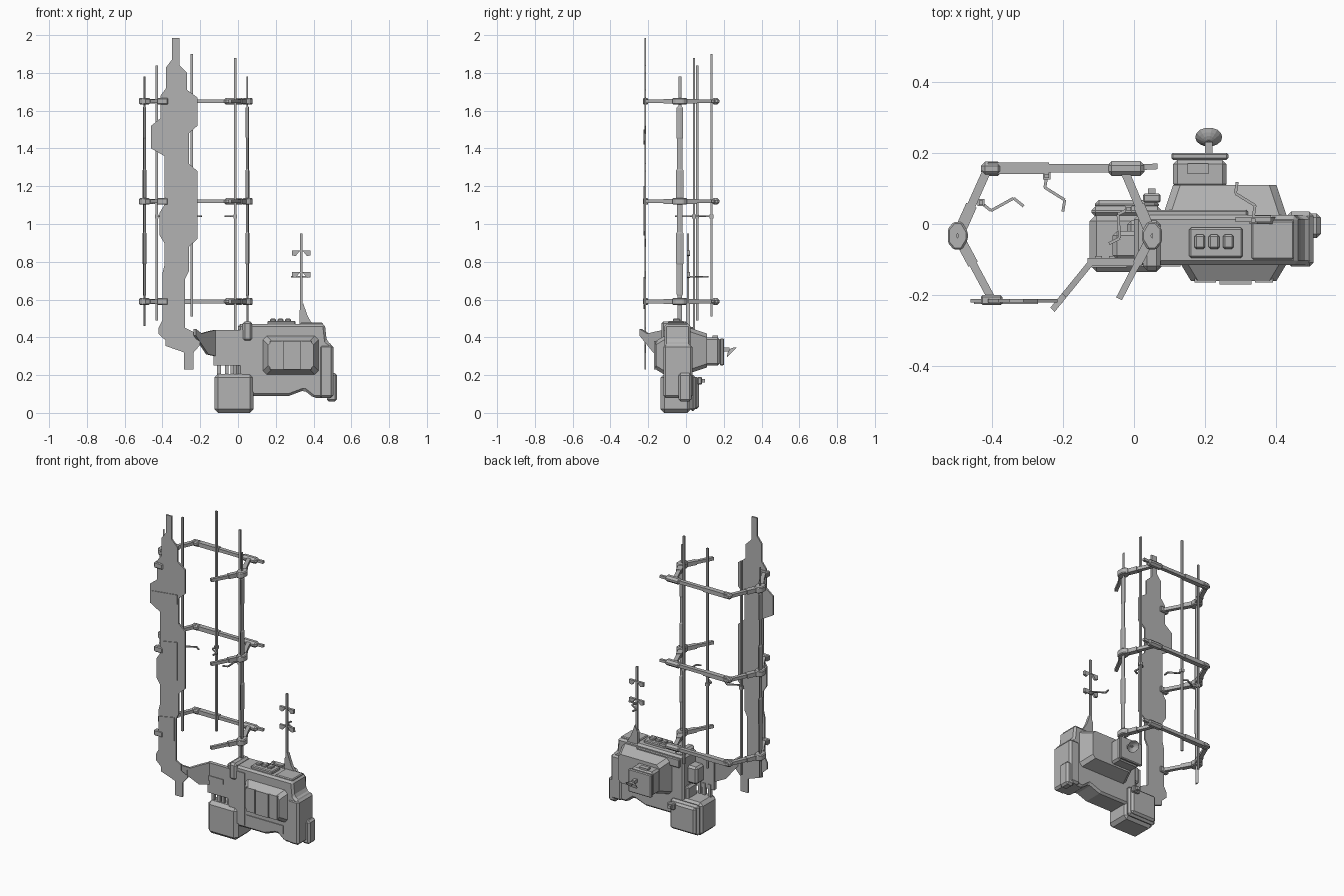
import bpy
import bmesh
import math
from mathutils import Vector

FINE, MEDIUM, COARSE = .005, .012, .02

default_cube = bpy.data.objects.get("Cube")
if default_cube:
    bpy.data.objects.remove(default_cube)

grey = bpy.data.materials.new("hull grey")
grey.use_nodes = True
grey.diffuse_color = (.45, .45, .45, 1)
grey.node_tree.nodes["Principled BSDF"].inputs["Base Color"].default_value = grey.diffuse_color


def loft(name, rings, chamfer=0):
    """Skin equal-length point rings, close both ends and chamfer the edges."""
    bm = bmesh.new()
    loops = [[bm.verts.new(point) for point in ring] for ring in rings]
    for lower, upper in zip(loops, loops[1:]):
        for i in range(len(lower)):
            bm.faces.new((lower[i - 1], lower[i], upper[i], upper[i - 1]))
    bm.faces.new(loops[0])
    bm.faces.new(loops[-1])
    bmesh.ops.recalc_face_normals(bm, faces=bm.faces)
    mesh = bpy.data.meshes.new(name)
    bm.to_mesh(mesh)
    bm.free()
    mesh.materials.append(grey)
    part = bpy.data.objects.new(name, mesh)
    bpy.context.collection.objects.link(part)
    if chamfer:
        modifier = part.modifiers.new("chamfer", "BEVEL")
        modifier.width = chamfer
        modifier.segments = 1


def front_prism(name, outline, y, chamfer=0):
    """Extrude an (x, z) outline from front to back."""
    loft(name, [[(px, depth, pz) for px, pz in outline] for depth in y], chamfer)


def box(name, x, y, z, chamfer=0):
    front_prism(name, [(x[0], z[0]), (x[1], z[0]), (x[1], z[1]), (x[0], z[1])], y, chamfer)


def taper(name, x, y, z, inset):
    """Rectangle with cut corners that shrinks from y[0] to y[1]."""
    rings = []
    for depth, shrink in zip(y, (0, inset)):
        left, right = x[0] + shrink, x[1] - shrink
        low, high = z[0] + shrink, z[1] - shrink
        c = COARSE
        outline = [(left + c, low), (right - c, low), (right, low + c), (right, high - c),
                   (right - c, high), (left + c, high), (left, high - c), (left, low + c)]
        rings.append([(px, depth, pz) for px, pz in outline])
    loft(name, rings)


def bar(name, start, end, width, height):
    """Straight beam between two points."""
    start, end = Vector(start), Vector(end)
    along = (end - start).normalized()
    up = Vector((0, 1, 0)) if abs(along.z) > .9 else Vector((0, 0, 1))
    side = along.cross(up).normalized()
    up = side.cross(along) * height / 2
    side *= width / 2
    loft(name, [[p + side + up, p + side - up, p - side - up, p - side + up]
                for p in (start, end)])


def loose_wire(name, start, end):
    """Thin cable with a few kinks."""
    start, end = Vector(start), Vector(end)
    sway = (end - start).cross(Vector((0, 0, 1))) / 6
    points = [start.lerp(end, i / 4) + sway * math.sin(i * math.pi / 2) for i in range(5)]
    for first, second in zip(points, points[1:]):
        bar(name, first, second, .008, .008)


# Main hull, with the stepped cap on its left end and a front cover
front_prism("hull", [(0, .09), (.27, .09), (.35, .12), (.4, .08), (.5, .08), (.5, .36),
                     (.47, .38), (.46, .47), (0, .47)], y=(-.115, .025), chamfer=MEDIUM)
box("end_cap", x=(.43, .505), y=(-.12, .035), z=(.08, .36), chamfer=MEDIUM)
box("end_block", x=(.47, .525), y=(-.04, .03), z=(.06, .21), chamfer=MEDIUM)
box("front_cover", x=(.02, .13), y=(-.12, -.11), z=(.11, .44))
box("lower_cover", x=(.14, .4), y=(-.12, -.11), z=(.13, .18))

# Front bulge with three raised panels
taper("front_bulge", x=(.13, .43), y=(-.11, -.16), z=(.2, .41), inset=.03)
for panel_x, panel_front in (((.17, .23), -.165), ((.24, .33), -.17), ((.34, .39), -.165)):
    box("front_panel", x=panel_x, y=(panel_front, -.15), z=(.23, .38))

# Rear bulge with its neck and hatch
taper("rear_bulge", x=(.08, .43), y=(.02, .11), z=(.21, .45), inset=.03)
box("rear_neck", x=(.11, .26), y=(.1, .18), z=(.25, .4), chamfer=MEDIUM)
box("rear_cap", x=(.105, .265), y=(.18, .2), z=(.25, .395), chamfer=FINE)
box("rear_hatch", x=(.15, .21), y=(.14, .17), z=(.39, .41))

# Dish: a shallow shell facing back and down
dish_centre = Vector((.21, .23, .335))
dish_axis = Vector((0, 1, -1)).normalized()
dish_side = Vector((0, 1, 1)).normalized()
dish_radius = .038
curve = [i / 4 for i in range(1, 5)]
profile = [(t, t * t) for t in curve] + [(t, t * t + .1) for t in reversed(curve[:-1])]
rings = []
for spread, depth in profile:
    centre = dish_centre + dish_axis * depth * COARSE
    angles = [math.tau * i / 14 for i in range(14)]
    rings.append([centre + dish_radius * spread * (
        Vector((math.cos(a), 0, 0)) + dish_side * math.sin(a)) for a in angles])
loft("dish", rings)
bar("dish_arm", dish_centre - Vector((0, .04, 0)), dish_centre, COARSE, COARSE)
bar("dish_feed", dish_centre, dish_centre + dish_axis * COARSE, FINE, FINE)

# Roof details
box("roof_hatch", x=(.155, .305), y=(-.095, -.01), z=(.46, .487), chamfer=FINE)
for i in range(3):
    latch = .17 + i * .04
    box("roof_latch", x=(latch, latch + .03), y=(-.07, -.03), z=(.48, .5), chamfer=FINE)
box("roof_plate", x=(.33, .45), y=(-.1, .01), z=(.46, .478), chamfer=FINE)
box("post_socket", x=(.025, .075), y=(-.13, .01), z=(.38, .485), chamfer=MEDIUM)
box("roof_rail", x=(.02, .32), y=(.015, .04), z=(.4, .455), chamfer=FINE)

# Lower tank with stepped back, valve and hangers
box("tank", x=(-.125, .083), y=(-.135, .028), z=(0, .207), chamfer=COARSE)
box("tank_back", x=(-.12, .078), y=(.02, .05), z=(.01, .2), chamfer=MEDIUM)
box("tank_plate", x=(-.11, .07), y=(.04, .068), z=(.02, .19), chamfer=MEDIUM)
box("tank_knob", x=(.025, .075), y=(.06, .085), z=(.15, .19), chamfer=FINE)
box("tank_valve", x=(.04, .06), y=(.08, .1), z=(.16, .18))
box("tank_joint", x=(-.02, .07), y=(-.09, .01), z=(.18, .28), chamfer=MEDIUM)
for hanger_x in (-.1, -.06, -.03):
    bar("tank_hanger", (hanger_x, -.1, .19), (hanger_x, -.1, .28), COARSE, COARSE)

# Neck plate and the angled connector that carries the blade
box("neck_plate", x=(-.13, .03), y=(-.118, -.095), z=(.25, .44))
box("neck_core", x=(-.06, .02), y=(-.1, -.02), z=(.29, .4), chamfer=MEDIUM)
box("neck_rib", x=(-.12, -.02), y=(-.122, -.11), z=(.33, .36))
connector = [(0, .3, .44), (.4, .31, .43), (.7, .36, .42), (1, .41, .445)]
neck_end, blade_edge = Vector((-.125, -.1, 0)), Vector((-.235, -.235, 0))
thickness = Vector((MEDIUM, -MEDIUM, 0))
rings = []
for t, low, high in connector:
    base = neck_end.lerp(blade_edge, t)
    rings.append([base + offset + Vector((0, 0, height)) for offset, height in (
        (Vector(), low), (thickness, low), (thickness, high), (Vector(), high))])
loft("angled_connector", rings)


# Blade: each step runs up to a height at one edge position, joined by slants
def stepped_edge(bottom, steps):
    edge = []
    for top, x in steps:
        slant = min(COARSE, (top - bottom) / 4)
        edge += [(x, bottom + slant), (x, top - slant)]
        bottom = top
    return edge


right_edge = stepped_edge(.21, [(.34, -.235), (.43, -.2), (.73, -.28), (.9, -.26), (1.3, -.215),
                                (1.5, -.26), (1.69, -.215), (1.82, -.27), (2.005, -.31)])
left_edge = stepped_edge(.21, [(.34, -.285), (.4, -.385), (.47, -.42), (.76, -.4), (.92, -.39),
                               (1.08, -.415), (1.38, -.39), (1.54, -.46), (1.7, -.41),
                               (1.85, -.38), (2.005, -.35)])
front_prism("blade", right_edge + left_edge[::-1], y=(-.221, -.211))
for low, high, left, right in ((.55, .72, -.4, -.29), (.94, 1.2, -.38, -.27),
                               (1.42, 1.5, -.45, -.27)):
    slope = [(left, low), (right, low + COARSE), (right, high), (left, high - COARSE)]
    front_prism("blade_patch", slope, y=(-.225, -.22))

# Two heavy posts facing each other, stepped along their height
LEFT_HUB, RIGHT_HUB = Vector((-.495, -.033, 0)), Vector((.05, -.033, 0))
section = [(-.6, -1), (.6, -.5), (1, 0), (.6, .5), (-.6, 1), (-1, 0)]
step_sizes = (.6, .8, 1, .7, 1, .7, .9, .4)
step_height = 1.33 / len(step_sizes)
for hub, facing in ((LEFT_HUB, 1), (RIGHT_HUB, -1)):
    rings = []
    for i, size in enumerate(step_sizes):
        for z in (i * step_height, (i + .95) * step_height):
            rings.append([hub + Vector((facing * px * size * .01, py * size * COARSE, .46 + z))
                          for px, py in section])
    loft("main_post", rings)

# Thin rods, each with a clip and a loose wire
for x, y, bottom, top, wire_x, wire_y in ((-.43, .06, .49, 1.84, -.31, .05),
                                          (-.245, .135, .51, 1.9, -.2, .035),
                                          (-.015, .042, .44, 1.88, -.07, -.055)):
    bar("thin_rod", (x, y, bottom), (x, y, top), MEDIUM, MEDIUM)
    bar("wire_clip", (x, y, 1.03), (x, y, 1.05), COARSE, COARSE)
    loose_wire("rod_wire", (x, y, 1.04), (wire_x, wire_y, 1.04))


def arm(name, hub, end, width):
    """Beam with a thicker sleeve on the half nearest the hub."""
    bar(name, hub, end, width, COARSE)
    bar(name + "_sleeve", hub, hub.lerp(end, .45), width + .008, COARSE + .006)


# Three identical levels of open ring framing
back_left, back_right = Vector((-.41, .157, 0)), Vector((-.03, .157, 0))
blade_end, free_end = Vector((-.4, -.21, 0)), Vector((-.042, -.21, 0))
hub_outline = [(-1, -.7), (-.4, -1.4), (.4, -1.4), (1, -.4), (1, .4), (.4, 1.4), (-.4, 1.4), (-1, .7)]
for z in (.59, 1.12, 1.65):
    lift = Vector((0, 0, z))
    span = (z - .018, z + .018)
    for hub, facing in ((LEFT_HUB, 1), (RIGHT_HUB, -1)):
        loft("post_hub", [[hub + Vector((facing * px * .028, py * .028, height))
                           for px, py in hub_outline] for height in span], FINE)
    arm("left_arm", LEFT_HUB + lift, back_left + lift, .024)
    arm("blade_arm", LEFT_HUB + lift, blade_end + lift, .022)
    arm("right_arm", RIGHT_HUB + lift, back_right + lift, .024)
    arm("free_arm", RIGHT_HUB + lift, free_end + lift, .018)
    arm("cross_bar", back_left + lift, back_right + lift, .024)
    bar("bar_tip", back_right + lift, (.066, .162, z), .016, .016)
    box("left_knuckle", x=(-.43, -.37), y=(.135, .175), z=span, chamfer=MEDIUM)
    box("right_knuckle", x=(-.075, .03), y=(.135, .177), z=span, chamfer=MEDIUM)
    box("blade_clip", x=(-.43, -.37), y=(-.228, -.2), z=span, chamfer=FINE)

# Antenna with a fin foot, two hooked brackets and a loose wire
ANTENNA_X, ANTENNA_Y = .335, .01
bar("antenna", (ANTENNA_X, ANTENNA_Y, .45), (ANTENNA_X, ANTENNA_Y, .95), MEDIUM, MEDIUM)
front_prism("antenna_foot", [(.325, .46), (.325, .54), (.345, .58), (.37, .51), (.4, .46)],
            y=(0, COARSE))
bracket = [(-.05, -.01), (-.03, -.015), (-.01, .01), (.01, .01), (.03, -.015), (.05, -.01),
           (.05, .015), (-.05, .015)]
for z in (.73, .845):
    front_prism("antenna_bracket", [(ANTENNA_X + px, z + pz) for px, pz in bracket],
                y=(FINE, COARSE))
loose_wire("antenna_wire", (.29, .118, .72), (ANTENNA_X, COARSE, .72))
bar("antenna_wire_end", (ANTENNA_X, COARSE, .72), (.385, COARSE, .72), .008, .008)
